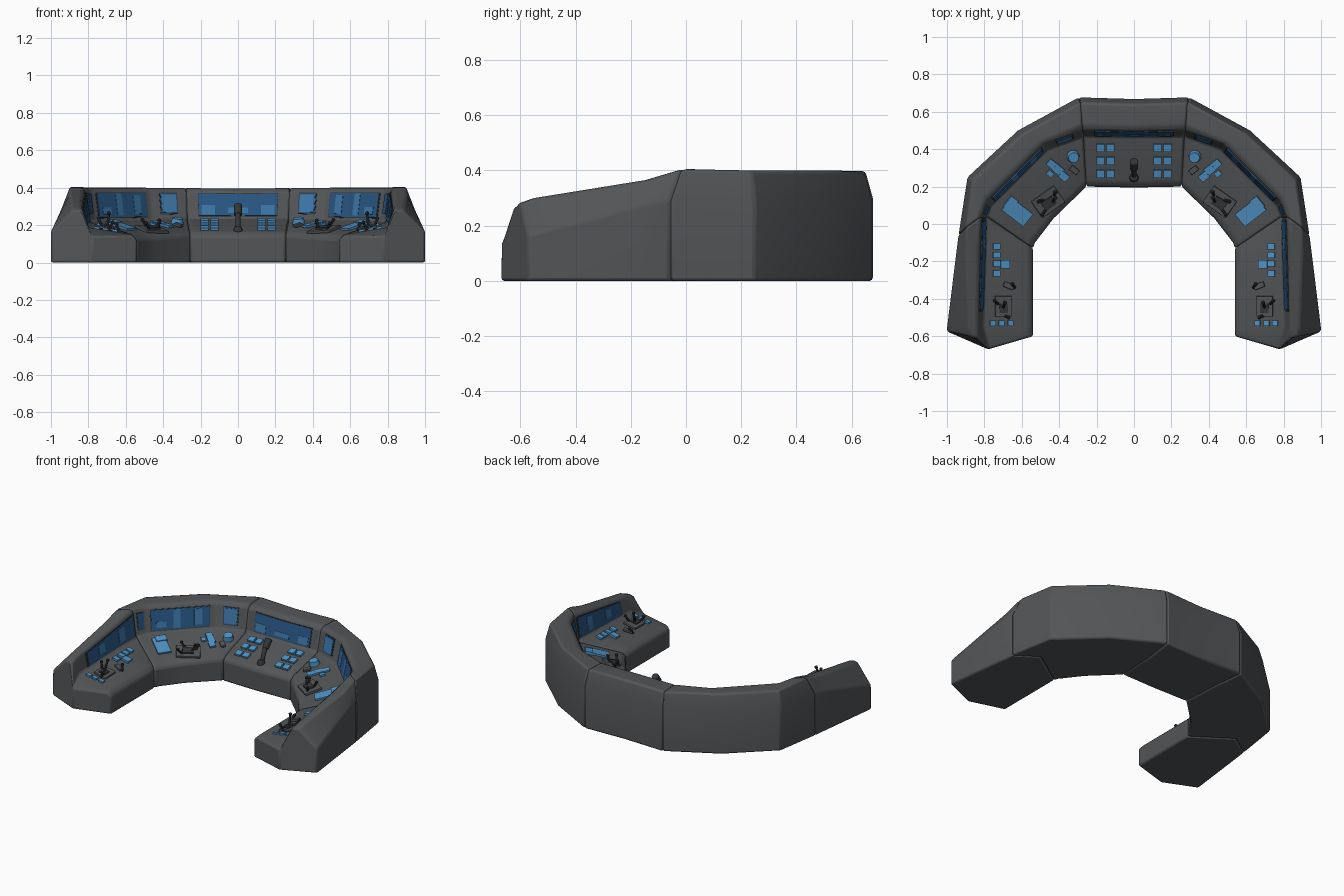
import bpy, bmesh, math
from mathutils import Vector, Matrix
from mathutils.bvhtree import BVHTree

if "Cube" in bpy.data.objects:
    bpy.data.objects.remove(bpy.data.objects["Cube"])


def material(name, rgb):
    m = bpy.data.materials.new(name)
    m.diffuse_color = (*rgb, 1)
    m.use_nodes = True
    m.node_tree.nodes["Principled BSDF"].inputs["Base Color"].default_value = m.diffuse_color
    return m


GREY = material("console grey", (0.085, 0.09, 0.095))
DARK = material("dark control grey", (0.035, 0.037, 0.04))
NAVY = material("screen blue", (0.022, 0.095, 0.23))
MID = material("screen glow blue", (0.045, 0.18, 0.38))
LIGHT = material("button light blue", (0.08, 0.29, 0.56))

# Right-half stations: inner, wall foot, wall top, outer top, outer base, then z of desk edge, wall foot, top, shoulder
ST = [
    ((0, .195), (0, .47), (0, .495), (0, .64), (0, .668), .165, .235, .395, .30),
    ((.255, .20), (.27, .47), (.275, .50), (.285, .65), (.295, .677), .165, .235, .398, .30),
    ((.43, .03), (.46, .405), (.475, .43), (.60, .48), (.62, .50), .155, .23, .40, .30),
    ((.53, -.10), (.765, .10), (.785, .12), (.865, .235), (.89, .25), .15, .225, .40, .29),
    ((.54, -.13), (.79, .04), (.815, .04), (.90, -.02), (.938, -.06), .15, .22, .405, .29),
    ((.54, -.20), (.796, -.13), (.822, -.13), (.90, -.15), (.952, -.17), .15, .215, .365, .27),
    ((.54, -.56), (.81, -.55), (.83, -.55), (.885, -.55), (1.0, -.56), .15, .19, .30, .17),
    ((.54, -.60), (.78, -.67), (.825, -.615), (.88, -.60), (.998, -.575), .145, .14, .28, .165),
]


def section(s):
    i, w, t, o, b = (Vector(p) for p in s[:5])
    zi, zw, zt, zs = s[5:]
    rows = [(i, 0), (i, zi - .025), (i.lerp(w, .1), zi), (w, zw), (t, zt - .018),
            (t.lerp(o, .2), zt), (o, zt), (b, zs), (b, 0), (w, 0)]
    return [Vector((p.x, p.y, z)) for p, z in rows]


SEC = [section(s) for s in ST]


def finish(name, bm, mat, mirror=True, bevel=0, smooth=False):
    bmesh.ops.recalc_face_normals(bm, faces=bm.faces)
    me = bpy.data.meshes.new(name)
    bm.to_mesh(me)
    bm.free()
    ob = bpy.data.objects.new(name, me)
    bpy.context.collection.objects.link(ob)
    me.materials.append(mat)
    if smooth:
        bpy.ops.object.select_all(action='DESELECT')
        ob.select_set(True)
        bpy.context.view_layer.objects.active = ob
        bpy.ops.object.shade_smooth_by_angle(angle=math.radians(35))
    if mirror:
        m = ob.modifiers.new("mirror", 'MIRROR')
        m.merge_threshold = 0.0005
    if bevel:
        b = ob.modifiers.new("bevel", 'BEVEL')
        b.width, b.segments = bevel, 2
        b.limit_method, b.angle_limit = 'ANGLE', math.radians(22)
    return ob


# Console body segments, lofted between stations
def segment(name, a, b, cap_start=True):
    bm = bmesh.new()
    rings = [[bm.verts.new(p) for p in SEC[k]] for k in range(a, b + 1)]
    for r, q in zip(rings, rings[1:]):
        for k in range(10):
            n = (k + 1) % 10
            bm.faces.new((r[k], r[n], q[n], q[k]))
    for r in ([rings[0]] if cap_start else []) + [rings[-1]]:
        bm.faces.new((r[0], r[1], r[2], r[3], r[9]))
        bm.faces.new((r[3], r[4], r[5], r[6], r[7], r[8], r[9]))
    finish(name, bm, GREY, bevel=.012, smooth=True)


segment("center_console", 0, 1, False)
segment("diagonal_console", 1, 4)
segment("arm_console", 4, 7)

# Lookup of the desk surface
dv = [p for s in SEC for p in (s[2], s[3])]
desk = BVHTree.FromPolygons(dv, [(2 * k, 2 * k + 1, 2 * k + 3, 2 * k + 2) for k in range(len(SEC) - 1)])


def on_desk(x, y, turn=0):
    loc, n, _, _ = desk.ray_cast(Vector((x, y, 1)), Vector((0, 0, -1)))
    if n.z < 0:
        n = -n
    tilt = Vector((0, 0, 1)).rotation_difference(n).to_matrix().to_4x4()
    return Matrix.Translation(loc) @ tilt @ Matrix.Rotation(math.radians(turn), 4, 'Z')


def box(bm, x, y, sx, sy, h, turn=0):
    m = on_desk(x, y, turn) @ Matrix.Translation((0, 0, h / 2)) @ Matrix.Diagonal((sx, sy, h + .004, 1))
    bmesh.ops.create_cube(bm, size=1, matrix=m)


def rod(bm, p, q, r1, r2):
    p, q = Vector(p), Vector(q)
    d = q - p
    m = Matrix.Translation((p + q) / 2) @ d.to_track_quat('Z', 'Y').to_matrix().to_4x4()
    bmesh.ops.create_cone(bm, cap_ends=True, segments=10, radius1=r1, radius2=r2, depth=d.length, matrix=m)


# Wall plate on the inner wall between two stations, in 0-1 coordinates
def plate(bm, a, b, u0, u1, v0, v1, lo, hi):
    wa, wb, tb, ta = SEC[a][3], SEC[b][3], SEC[b][4], SEC[a][4]
    n = (wb - wa).cross(ta - wa).normalized()
    if n.dot(SEC[a][0] - wa) < 0:
        n = -n
    pts = [wa.lerp(wb, u).lerp(ta.lerp(tb, u), v) for u, v in ((u0, v0), (u1, v0), (u1, v1), (u0, v1))]
    low = [bm.verts.new(p + n * lo) for p in pts]
    top = [bm.verts.new(p + n * hi) for p in pts]
    bm.faces.new(top)
    bm.faces.new(low)
    for k in range(4):
        j = (k + 1) % 4
        bm.faces.new((low[k], low[j], top[j], top[k]))


SCREENS = [  # stations, u range, v range, glow patches (u0, u1, v0, v1)
    (0, 1, 0, .77, .1, .92, [(.45, .72, .15, .5), (.0, .2, .2, .4)]),
    (1, 2, .28, .72, .2, .92, [(.3, .7, .24, .88)]),
    (2, 3, .08, .92, .1, .92, [(.18, .3, .2, .85), (.5, .6, .15, .9), (.7, .85, .2, .45)]),
    (3, 4, .2, .8, .25, .88, []),
    (4, 6, .04, .84, .1, .9, [(.2, .3, .2, .8), (.55, .65, .3, .8)]),
]
frame, screen, glow = bmesh.new(), bmesh.new(), bmesh.new()
for a, b, u0, u1, v0, v1, patches in SCREENS:
    e = .012 if b - a == 1 and a in (0, 2) else .02
    plate(frame, a, b, max(0, u0 - e), u1 + e, v0 - .03, v1 + .03, -.002, .002)
    plate(screen, a, b, u0, u1, v0, v1, -.002, .005)
    for p in patches:
        plate(glow, a, b, *p, .004, .007)
finish("screen_frames", frame, DARK)
finish("screens", screen, NAVY)
finish("screen_glow_patches", glow, MID)

# Buttons and lit panels on the desk
bt = bmesh.new()
for x in (.125, .18):
    for y in (.27, .34, .41):
        box(bt, x, y, .042, .042, .012)
for x in (.66, .71, .755):
    box(bt, x, -.53, .03, .028, .008)
for dx, dy, s in ((-.03, .035, .05), (.0, .0, .055), (.035, -.03, .05), (.045, .02, .035)):
    box(bt, .405 + dx, .29 - dy, s, s * .8, .009, 40)
box(bt, .625, .065, .15, .085, .009, 38)
box(bt, .66, .11, .05, .07, .014, 38)
for y in (-.12, -.165, -.21, -.265):
    box(bt, .735, y, .04, .032, .01)
box(bt, .69, -.215, .05, .045, .01)
m = on_desk(.325, .36)
bmesh.ops.create_cone(bt, cap_ends=True, segments=16, radius1=.034, radius2=.028, depth=.03,
                      matrix=m @ Matrix.Translation((0, 0, .01)))
finish("lit_buttons", bt, LIGHT)

# Grey raised pads below the controls
pd = bmesh.new()
box(pd, .46, .12, .15, .11, .012, -35)
box(pd, .70, -.44, .09, .11, .01)
box(pd, .67, -.33, .06, .03, .012, 20)
box(pd, .32, .29, .05, .03, .012, 40)
finish("control_pads", pd, GREY, bevel=.004)

# Lever clusters on the diagonal and arm desks
lv = bmesh.new()
for x, y, tx, ty, h in ((.44, .11, -.02, .03, .06), (.48, .13, .03, -.01, .05), (.47, .08, .02, -.03, .045),
                        (.43, .15, -.01, .02, .04), (.70, -.45, -.01, .03, .085), (.725, -.43, .02, .02, .05),
                        (.69, -.49, -.02, -.01, .04), (.64, -.34, .01, .02, .035)):
    p = on_desk(x, y).translation
    q = p + Vector((tx, ty, h))
    rod(lv, p, q, .009, .006)
    bmesh.ops.create_icosphere(lv, subdivisions=1, radius=.012, matrix=Matrix.Translation(q))
box(lv, .46, .115, .07, .05, .022, -35)
box(lv, .70, -.45, .045, .05, .018)
finish("lever_clusters", lv, DARK)

# Central control stick
js = bmesh.new()
p = on_desk(0.001, .25).translation
p.x = 0
rod(js, p - Vector((0, 0, .01)), (0, .30, .27), .013, .016)
rod(js, (0, .295, .255), (0, .335, .305), .022, .024)
rod(js, p - Vector((0, 0, .01)), p + Vector((0, 0, .02)), .028, .02)
finish("center_stick", js, DARK, mirror=False, bevel=.004, smooth=True)
